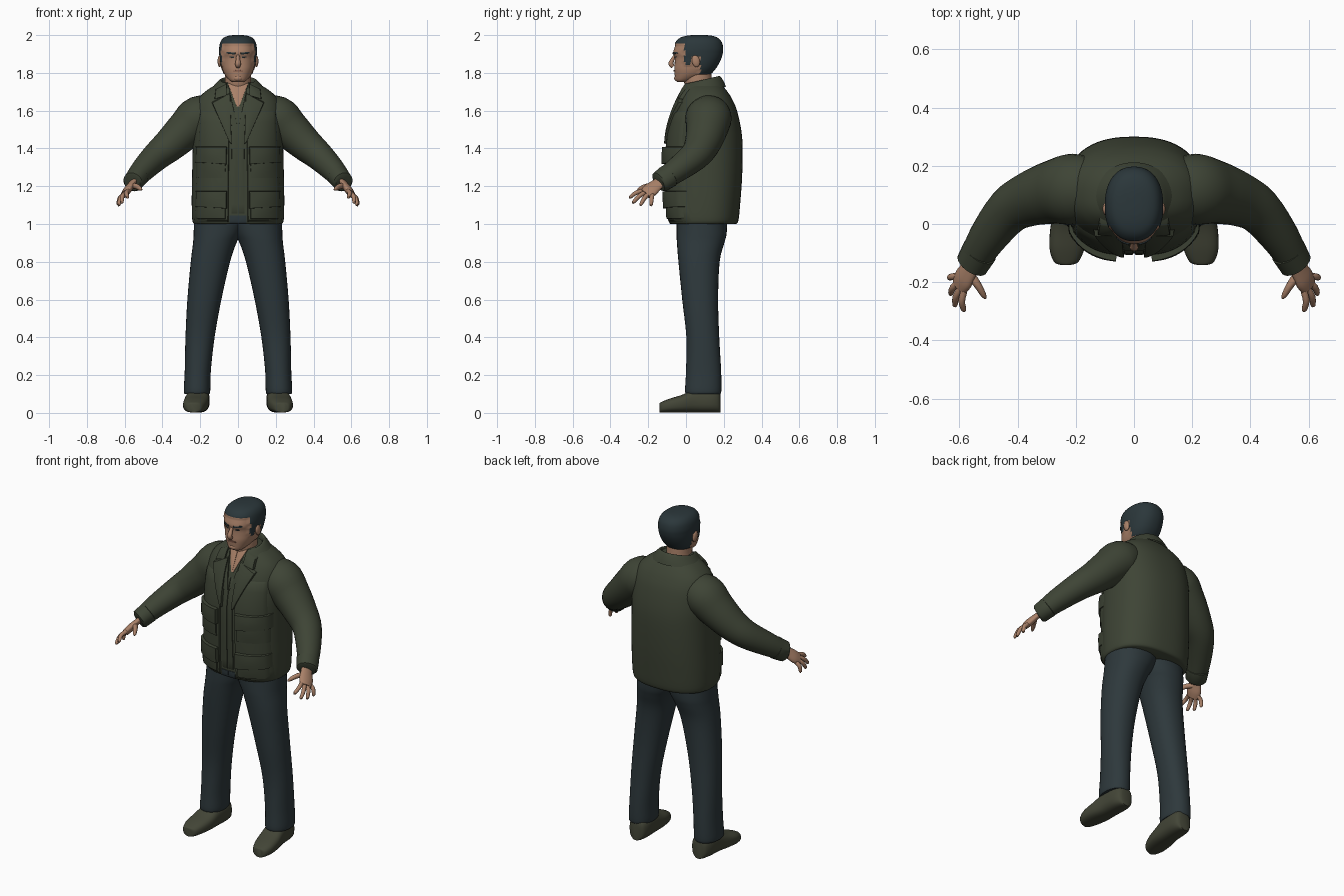
import bpy, bmesh
from math import sin, cos, pi, radians
from mathutils import Vector, Matrix

if "Cube" in bpy.data.objects:
    bpy.data.objects.remove(bpy.data.objects["Cube"], do_unlink=True)


def material(name, r, g, b):
    m = bpy.data.materials.new(name)
    m.use_nodes = True
    m.diffuse_color = (r, g, b, 1)
    shader = next(n for n in m.node_tree.nodes if n.type == 'BSDF_PRINCIPLED')
    shader.inputs["Base Color"].default_value = (r, g, b, 1)
    shader.inputs["Roughness"].default_value = 0.8
    return m


JACKET = material("olive jacket", .048, .058, .036)
TROUSERS = material("dark slate trousers", .027, .040, .045)
SHOES = material("olive brown shoes", .056, .060, .038)
SKIN = material("skin", .40, .22, .14)
HAIR = material("blue black hair", .024, .038, .043)
LIPS = material("lips", .26, .12, .08)
parts = []


def finish(name, bm, mats, mirror=False):
    mesh = bpy.data.meshes.new(name)
    bm.to_mesh(mesh)
    bm.free()
    for m in mats:
        mesh.materials.append(m)
    ob = bpy.data.objects.new(name, mesh)
    bpy.context.scene.collection.objects.link(ob)
    if mirror:
        ob.modifiers.new("Mirror", 'MIRROR').use_mirror_merge = False
    parts.append(ob)
    return ob


def smooth(rows, k=4):
    """Resample rows of numbers along a Catmull-Rom curve."""
    out, last = [], len(rows) - 1
    for i in range(last):
        near = (rows[max(i - 1, 0)], rows[i], rows[i + 1], rows[min(i + 2, last)])
        for j in range(k):
            t = j / k
            out.append(tuple(
                .5 * (2 * b + (c - a) * t + (2 * a - 5 * b + 4 * c - d) * t * t
                      + (3 * b - a - 3 * c + d) * t ** 3) for a, b, c, d in zip(*near)))
    out.append(tuple(rows[last]))
    return out


def power(v, n):
    return (1 if v >= 0 else -1) * abs(v) ** (2 / n)


def loft(rings, seg=32, n=2.0, arc=None):
    """Skin rings of (centre, half axis a, half axis b)."""
    bm = bmesh.new()
    start, end = arc or (0, 2 * pi)
    count = seg + 1 if arc else seg
    loops = []
    for c, a, b in rings:
        angles = [start + (end - start) * i / seg for i in range(count)]
        loops.append([bm.verts.new(c + a * power(cos(t), n) + b * power(sin(t), n))
                      for t in angles])
    for low, high in zip(loops, loops[1:]):
        for i in range(seg):
            j = (i + 1) % count
            bm.faces.new((low[i], low[j], high[j], high[i]))
    if not arc:
        bm.faces.new(loops[0][::-1])
        bm.faces.new(loops[-1])
        bmesh.ops.recalc_face_normals(bm, faces=bm.faces[:])
    return bm


def upright(rows):
    """Rows of (z, x centre, x half width, front y, back y)."""
    return [(Vector((x, (f + b) / 2, z)), Vector((w, 0, 0)), Vector((0, (b - f) / 2, 0)))
            for z, x, w, f, b in rows]


def tube(path, side, flat=1.0, seg=24):
    """Sweep an ellipse along a path of (x, y, z, radius)."""
    pts = [Vector(p[:3]) for p in path]
    side, rings = Vector(side), []
    for i, p in enumerate(pts):
        t = (pts[min(i + 1, len(pts) - 1)] - pts[max(i - 1, 0)]).normalized()
        a = (side - t * side.dot(t)).normalized() * path[i][3]
        rings.append((p, a, t.cross(a) * flat))
    return loft(rings, seg)


def front_y(rows, n, x, z):
    """Front surface of a body described by upright rows."""
    lo, hi = rows[0], rows[-1]
    for p, q in zip(rows, rows[1:]):
        if p[0] <= z <= q[0]:
            lo, hi = p, q
    t = min(max((z - lo[0]) / (hi[0] - lo[0]), 0), 1)
    _, _, w, f, b = [u + (v - u) * t for u, v in zip(lo, hi)]
    return (f + b) / 2 - (b - f) / 2 * max(0, 1 - abs(x / w) ** n) ** (1 / n)


def plate(name, body, corners, thick, mat, lift=0.0):
    """Raised four-cornered plate that follows the front of a body."""
    rows, n = body
    bl, br, tr, tl = [Vector(c) for c in corners]
    steps = [0, .025] + [i / 10 for i in range(1, 10)] + [.975, 1]
    bm, grid = bmesh.new(), []
    for v in steps:
        line = []
        for u in steps:
            p = bl.lerp(br, u).lerp(tl.lerp(tr, u), v)
            edge = u in (0, 1) or v in (0, 1)
            out = -.004 if edge else lift + thick * (.7 + .3 * sin(pi * u) * sin(pi * v))
            line.append(bm.verts.new((p.x, front_y(rows, n, p.x, p.y) - out, p.y)))
        grid.append(line)
    for a, b in zip(grid, grid[1:]):
        for i in range(len(steps) - 1):
            bm.faces.new((a[i], a[i + 1], b[i + 1], b[i]))
    finish(name, bm, [mat], mirror=True)


def blob(name, centre, size, mat, tilt=0.0, mirror=False):
    bm = bmesh.new()
    m = Matrix.Translation(centre) @ Matrix.Rotation(tilt, 4, 'X') @ Matrix.Diagonal((*size, 1))
    bmesh.ops.create_uvsphere(bm, u_segments=20, v_segments=12, radius=1, matrix=m)
    finish(name, bm, [mat], mirror)


# Jacket body
torso = smooth([
    (1.0, 0, .23, -.08, .265), (1.02, 0, .242, -.09, .278), (1.12, 0, .245, -.095, .288),
    (1.25, 0, .243, -.1, .297), (1.4, 0, .24, -.1, .3), (1.5, 0, .24, -.088, .292),
    (1.6, 0, .232, -.06, .27), (1.66, 0, .212, -.035, .245), (1.7, 0, .175, -.015, .22),
    (1.73, 0, .13, 0, .195), (1.75, 0, .09, .01, .17)])
finish("jacket_body", loft(upright(torso), 56, 2.4), [JACKET])
chest = (torso, 2.4)

# Jacket front: panels, zip strips, pockets, lapels
plate("front_panels", chest, ((.05, 1.005), (.235, 1.005), (.2, 1.6), (.045, 1.6)), .012, JACKET)
plate("zip_strips", chest, ((.003, 1.05), (.036, 1.05), (.032, 1.6), (.003, 1.6)), .006, JACKET)
plate("hem_gap", chest, ((0, 1.0), (.045, 1.0), (.045, 1.045), (0, 1.045)), .003, TROUSERS)
for name, top, drop in (("chest", 1.4, .16), ("lower", 1.165, .14)):
    plate(name + "_pockets", chest, ((.065, top - drop), (.222, top - drop),
          (.222, top), (.065, top)), .024, JACKET)
    plate(name + "_pocket_flaps", chest, ((.058, top - .085), (.228, top - .075),
          (.226, top + .01), (.058, top + .01)), .01, JACKET, lift=.024)
plate("neck_opening", chest, ((0, 1.62), (.006, 1.62), (.055, 1.745), (0, 1.745)), .006, SKIN)
plate("lapels", chest, ((.034, 1.42), (.044, 1.43), (.14, 1.645), (.04, 1.7)), .012, JACKET, lift=.01)
plate("inner_edges", chest, ((.003, 1.52), (.04, 1.52), (.075, 1.72), (.05, 1.735)), .012, JACKET)
plate("collar_leaves", chest, ((.06, 1.68), (.125, 1.66), (.118, 1.715), (.058, 1.745)), .012, JACKET, lift=.012)

# Folded collar, open at the front
collar = [(Vector((0, .085, z)), Vector((rx, 0, 0)), Vector((0, ry, tilt)))
          for z, rx, ry, tilt in smooth([
              (1.715, .143, .127, .012), (1.738, .122, .115, .016), (1.76, .1, .098, .02),
              (1.758, .088, .086, .022), (1.725, .083, .08, .02)])]
finish("collar", loft(collar, 40, 2, (radians(-52), radians(232))), [JACKET])

# Sleeves and cuffs
sleeve = smooth([
    (.1, .13, 1.585, .09), (.2, .12, 1.565, .122), (.275, .11, 1.5, .11),
    (.36, .085, 1.42, .094), (.43, .045, 1.36, .081), (.505, -.05, 1.285, .067),
    (.555, -.135, 1.225, .054)])
finish("sleeves", tube(sleeve, (0, 1, 0), .95, 28), [JACKET], True)
cuff = [(.527, -.088, 1.258, .055), (.53, -.093, 1.254, .065), (.556, -.138, 1.222, .06),
        (.56, -.145, 1.218, .05)]
finish("cuffs", tube(cuff, (0, 1, 0), .9), [JACKET], True)

# Hands
spread = Vector((.36, .87, -.33))
palm = smooth([(.545, -.12, 1.232, .033), (.565, -.155, 1.208, .036), (.585, -.188, 1.18, .043),
               (.6, -.215, 1.158, .036)])
finish("palms", tube(palm, spread, .48, 20), [SKIN], True)
knuckle = Vector((.595, -.205, 1.165))
tips = {"index": (.585, -.3, 1.14), "middle": (.617, -.283, 1.112),
        "ring": (.632, -.242, 1.1), "little": (.636, -.185, 1.098)}
for i, (name, tip) in enumerate(tips.items()):
    base, tip = knuckle + spread * (.03 * (i / 1.5 - 1)), Vector(tip)
    bend = base.lerp(tip, .5) + Vector((.007, 0, .007))
    path = [(*base, .012), (*bend, .0115), (*base.lerp(tip, .92), .009), (*tip, .004)]
    finish(name + "_fingers", tube(smooth(path), spread, 1, 12), [SKIN], True)
thumb = smooth([(.57, -.165, 1.2, .017), (.54, -.205, 1.2, .015), (.518, -.242, 1.187, .011),
                (.51, -.256, 1.18, .004)])
finish("thumbs", tube(thumb, spread, .9, 12), [SKIN], True)

# Trouser legs
legs = smooth([
    (.1, .217, .062, .005, .178), (.115, .217, .07, -.005, .187), (.22, .213, .069, 0, .186),
    (.4, .201, .077, .002, .176), (.6, .178, .09, -.02, .17), (.8, .146, .104, -.04, .178),
    (.9, .123, .115, -.048, .203), (.95, .108, .127, -.05, .215), (1.04, .085, .147, -.05, .22)])
finish("trouser_legs", loft(upright(legs), 32, 2.2), [TROUSERS], True)

# Shoes, lofted from toe to heel
shoe = smooth([
    (-.14, .234, .02, .025), (-.13, .233, .042, .028), (-.085, .23, .06, .037),
    (-.02, .222, .066, .047), (.05, .214, .062, .062), (.13, .21, .06, .064),
    (.17, .208, .048, .06), (.182, .208, .03, .05)])
finish("shoes", loft([(Vector((x, y, h + .002)), Vector((w, 0, 0)), Vector((0, 0, h)))
                      for y, x, w, h in shoe], 28, 2.7), [SHOES], True)

# Neck
neck = smooth([(1.66, 0, .08, .02, .16), (1.74, 0, .07, -.008, .14), (1.79, 0, .068, -.01, .135),
               (1.84, 0, .065, 0, .13)])
finish("neck", loft(upright(neck), 32), [SKIN])

# Head with hair raised over the scalp
skull = smooth([
    (1.752, 0, .03, -.045, 0), (1.762, 0, .047, -.056, .04), (1.79, 0, .07, -.06, .115),
    (1.82, 0, .083, -.062, .148), (1.85, 0, .089, -.06, .168), (1.88, 0, .092, -.06, .182),
    (1.905, 0, .094, -.068, .189), (1.93, 0, .094, -.062, .191), (1.96, 0, .088, -.05, .184),
    (1.98, 0, .074, -.03, .166), (1.99, 0, .052, 0, .14), (1.994, 0, .025, .03, .11)])
bm = loft(upright(skull), 56, 2.25)


def hairline(y):
    return 1.955 if y < -.005 else 1.84 if y < .025 else 1.885 if y < .075 else 1.797


scalp = set()
for face in bm.faces:
    c = face.calc_center_median()
    if c.z > hairline(c.y):
        face.material_index = 1
        scalp.update(face.verts)
bm.normal_update()
for v, normal in [(v, v.normal.copy()) for v in scalp]:
    v.co += normal * .006
finish("head", bm, [SKIN, HAIR])
face_front = (skull, 2.25)

# Face features
nose = smooth([(0, -.055, 1.898, .008), (0, -.07, 1.872, .011), (0, -.08, 1.848, .015),
               (0, -.068, 1.833, .012)])
finish("nose", tube(nose, (1, 0, 0), .9, 16), [SKIN])
plate("eyebrows", face_front, ((.014, 1.896), (.062, 1.903), (.06, 1.912), (.014, 1.907)), .006, HAIR)
plate("eyes", face_front, ((.02, 1.879), (.046, 1.881), (.044, 1.888), (.022, 1.886)), .003, HAIR)
plate("mouth", face_front, ((0, 1.806), (.028, 1.806), (.026, 1.812), (0, 1.816)), .005, LIPS)
blob("chin", (0, -.045, 1.772), (.026, .018, .017), SKIN)
blob("ears", (.097, .052, 1.862), (.011, .021, .032), SKIN, radians(12), True)

# Soft shading with crisp seams
bpy.ops.object.select_all(action='DESELECT')
for ob in parts:
    ob.select_set(True)
bpy.context.view_layer.objects.active = parts[0]
bpy.ops.object.shade_smooth_by_angle(angle=radians(42))
